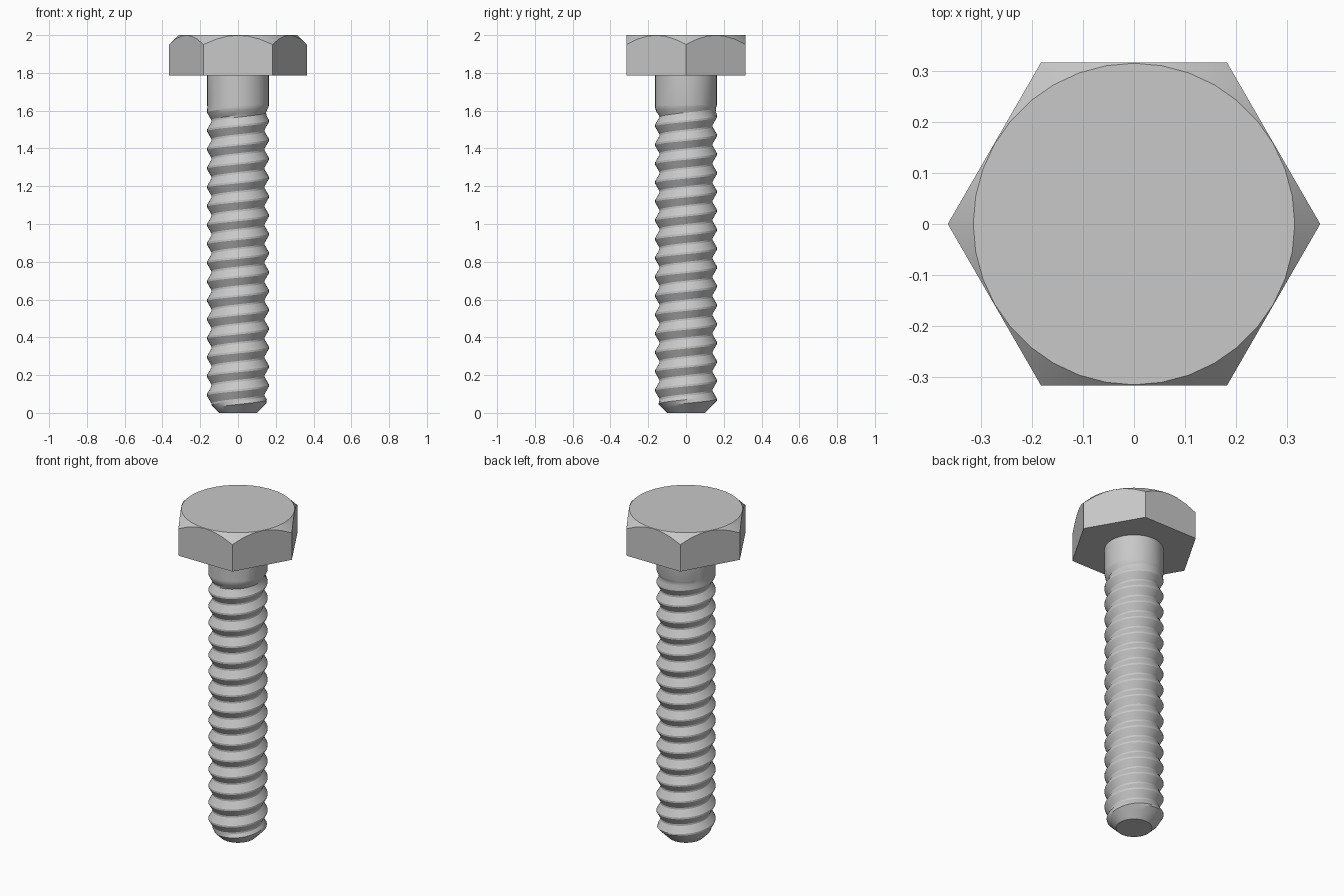
import bpy, bmesh
from math import pi, cos, sin, radians

cube = bpy.data.objects.get("Cube")
if cube:
    bpy.data.objects.remove(cube, do_unlink=True)

steel = bpy.data.materials.new("steel grey")
steel.use_nodes = True
grey = (0.58, 0.58, 0.58, 1)
steel.diffuse_color = grey
steel.node_tree.nodes["Principled BSDF"].inputs["Base Color"].default_value = grey


def finish(name, bm, angle):
    """Clean up the mesh, link it and shade it with sharp edges kept."""
    bmesh.ops.remove_doubles(bm, verts=bm.verts, dist=0.0004)
    bmesh.ops.recalc_face_normals(bm, faces=bm.faces)
    mesh = bpy.data.meshes.new(name)
    bm.to_mesh(mesh)
    bm.free()
    mesh.materials.append(steel)
    obj = bpy.data.objects.new(name, mesh)
    bpy.context.collection.objects.link(obj)
    bpy.ops.object.select_all(action='DESELECT')
    obj.select_set(True)
    bpy.context.view_layer.objects.active = obj
    bpy.ops.object.shade_smooth_by_angle(angle=radians(angle))


def skin(rows, bm):
    """Join rows of points into a grid of quads."""
    grid = [[bm.verts.new(p) for p in row] for row in rows]
    for low, high in zip(grid, grid[1:]):
        for i in range(len(low) - 1):
            bm.faces.new((low[i], low[i + 1], high[i + 1], high[i]))
    return grid


def point(r, a, z):
    return (r * cos(a), r * sin(a), z)


SEG = 36
angles = [2 * pi * i / SEG for i in range(SEG + 1)]

# Hexagonal head with a conical chamfer on top
FLAT, TOP, UNDER, CIRCLE = 0.316, 2.0, 1.785, 0.315


def hex_radius(a):
    return FLAT / cos(a % (pi / 3) - pi / 6)


bm = bmesh.new()
head = skin([
    [point(hex_radius(a), a, UNDER) for a in angles],
    [point(hex_radius(a), a, TOP - (hex_radius(a) - CIRCLE)) for a in angles],
    [point(CIRCLE, a, TOP) for a in angles]], bm)
bm.faces.new(head[0][:-1])
bm.faces.new(head[-1][:-1])
finish("hex_head", bm, 30)

# Shank: helical thread that fades into a plain neck, with a chamfered tip
RADIUS, DEPTH, PITCH, RUNOUT = 0.164, 0.023, 0.1, 1.63
TIP = 0.1
CREST_AT_BACK = 0.07
# One turn of thread: height within the pitch, depth of cut
PROFILE = [(-0.05, 0), (0.05, 0), (0.25, 0.5), (0.45, 1), (0.55, 1), (0.75, 0.5)]


def thread_point(a, z, cut):
    z = min(max(z, 0), RUNOUT)
    fade = min(1, (RUNOUT - z) / 0.06)
    return point(min(RADIUS - DEPTH * cut * fade, TIP + z), a, z)


start = CREST_AT_BACK - PITCH / 4
bm = bmesh.new()
rows = []
for turn in range(-3, 18):
    for height, cut in PROFILE:
        z = start + PITCH * (turn + height)
        rows.append([thread_point(a, z + PITCH * a / (2 * pi), cut) for a in angles])
skin(rows, bm)
skin([[point(RADIUS, a, z) for a in angles] for z in (RUNOUT, UNDER)], bm)
bm.faces.new([bm.verts.new(point(TIP, a, 0)) for a in angles[:-1]])
bmesh.ops.remove_doubles(bm, verts=bm.verts, dist=0.0004)
bmesh.ops.dissolve_degenerate(bm, dist=0.0004, edges=bm.edges)
finish("threaded_shank", bm, 22)
